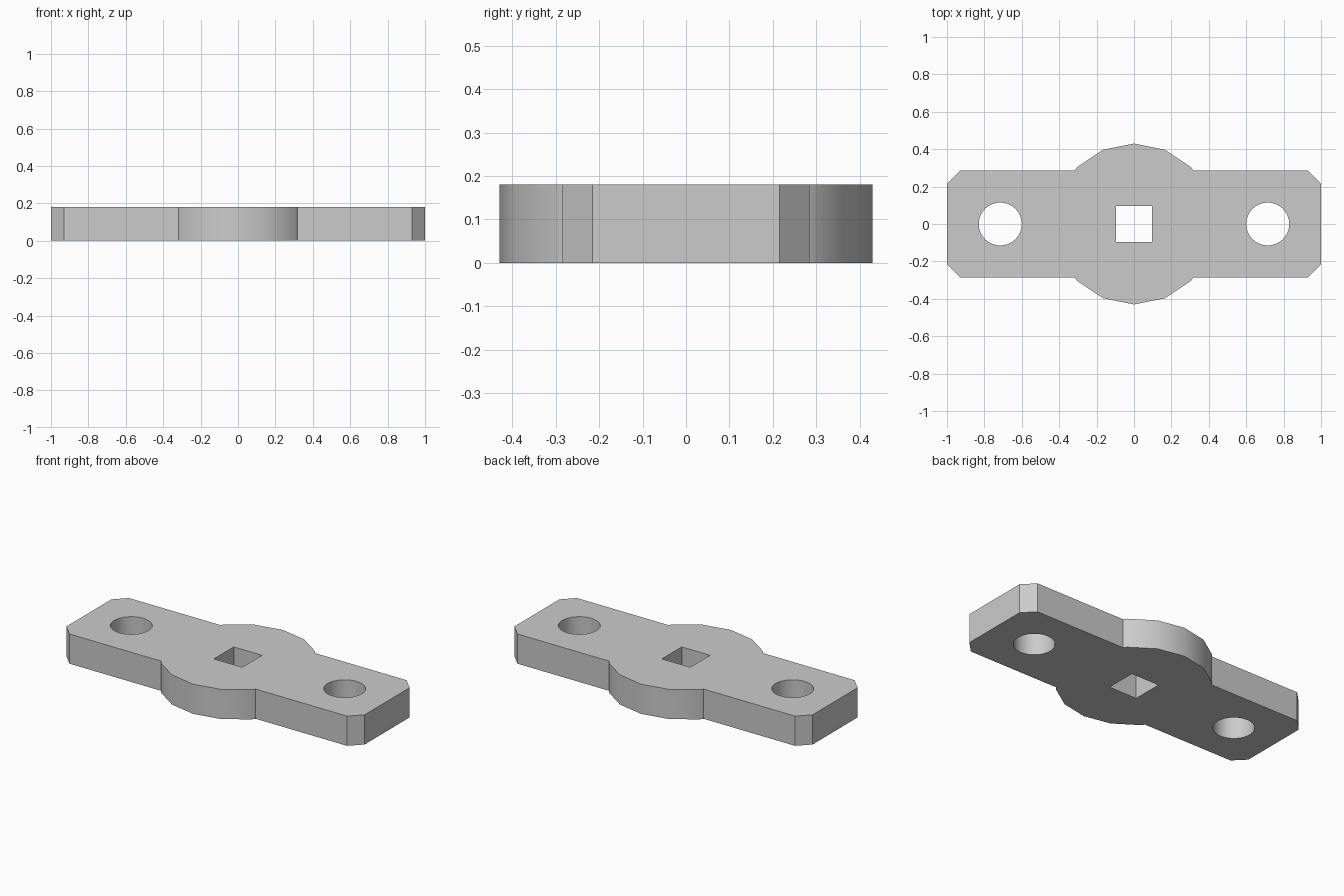
import bpy, bmesh
from math import sin, cos, pi, radians

cube = bpy.data.objects.get("Cube")
if cube:
    bpy.data.objects.remove(cube, do_unlink=True)

THICK = 0.18
HALF_W = 0.285      # half width of the bar
CHAMFER = 0.07
HUB_R = 0.43        # 16-sided centre hub


def circle(cx, radius, sides, start=0.0):
    return [(cx + radius * cos(start + 2 * pi * i / sides),
             radius * sin(start + 2 * pi * i / sides)) for i in range(sides)]


# One quadrant of the outline, from the end of the bar to the hub crown
hub = [(HUB_R * cos(radians(a)), HUB_R * sin(radians(a))) for a in (22.5, 45, 67.5, 90)]
(x0, y0), (x1, y1) = hub[:2]
junction = x0 + (x1 - x0) * (HALF_W - y0) / (y1 - y0)
quarter = [(1, HALF_W - CHAMFER), (1 - CHAMFER, HALF_W), (junction, HALF_W)] + hub[1:]

# Mirror the quadrant into the whole outline
half = quarter + [(-x, y) for x, y in quarter[-2::-1]]
outline = half + [(x, -y) for x, y in reversed(half)]

# Bolt holes and square drive hole
holes = [circle(x, 0.115, 32) for x in (-0.715, 0.715)]
holes.append(circle(0, 0.095 * 2 ** 0.5, 4, pi / 4))

# Fill the flat profile and extrude it
bm = bmesh.new()
edges = []
for loop in [outline] + holes:
    verts = [bm.verts.new((x, y, 0)) for x, y in loop]
    edges += [bm.edges.new((v, verts[i - 1])) for i, v in enumerate(verts)]
bmesh.ops.triangle_fill(bm, use_beauty=True, use_dissolve=False, edges=edges)
result = bmesh.ops.extrude_face_region(bm, geom=bm.faces[:], use_keep_orig=True)
top = [g for g in result["geom"] if isinstance(g, bmesh.types.BMVert)]
bmesh.ops.translate(bm, vec=(0, 0, THICK), verts=top)
bmesh.ops.recalc_face_normals(bm, faces=bm.faces[:])
mesh = bpy.data.meshes.new("mounting_plate")
bm.to_mesh(mesh)
bm.free()

plate = bpy.data.objects.new("mounting_plate", mesh)
bpy.context.collection.objects.link(plate)

# Plain grey material
grey = bpy.data.materials.new("light_grey")
grey.use_nodes = True
colour = (0.6, 0.6, 0.6, 1)
grey.diffuse_color = colour
grey.node_tree.nodes["Principled BSDF"].inputs["Base Color"].default_value = colour
mesh.materials.append(grey)

# Smooth hub and hole walls, sharp corners
bpy.ops.object.select_all(action='DESELECT')
plate.select_set(True)
bpy.context.view_layer.objects.active = plate
bpy.ops.object.shade_smooth_by_angle(angle=radians(30))
